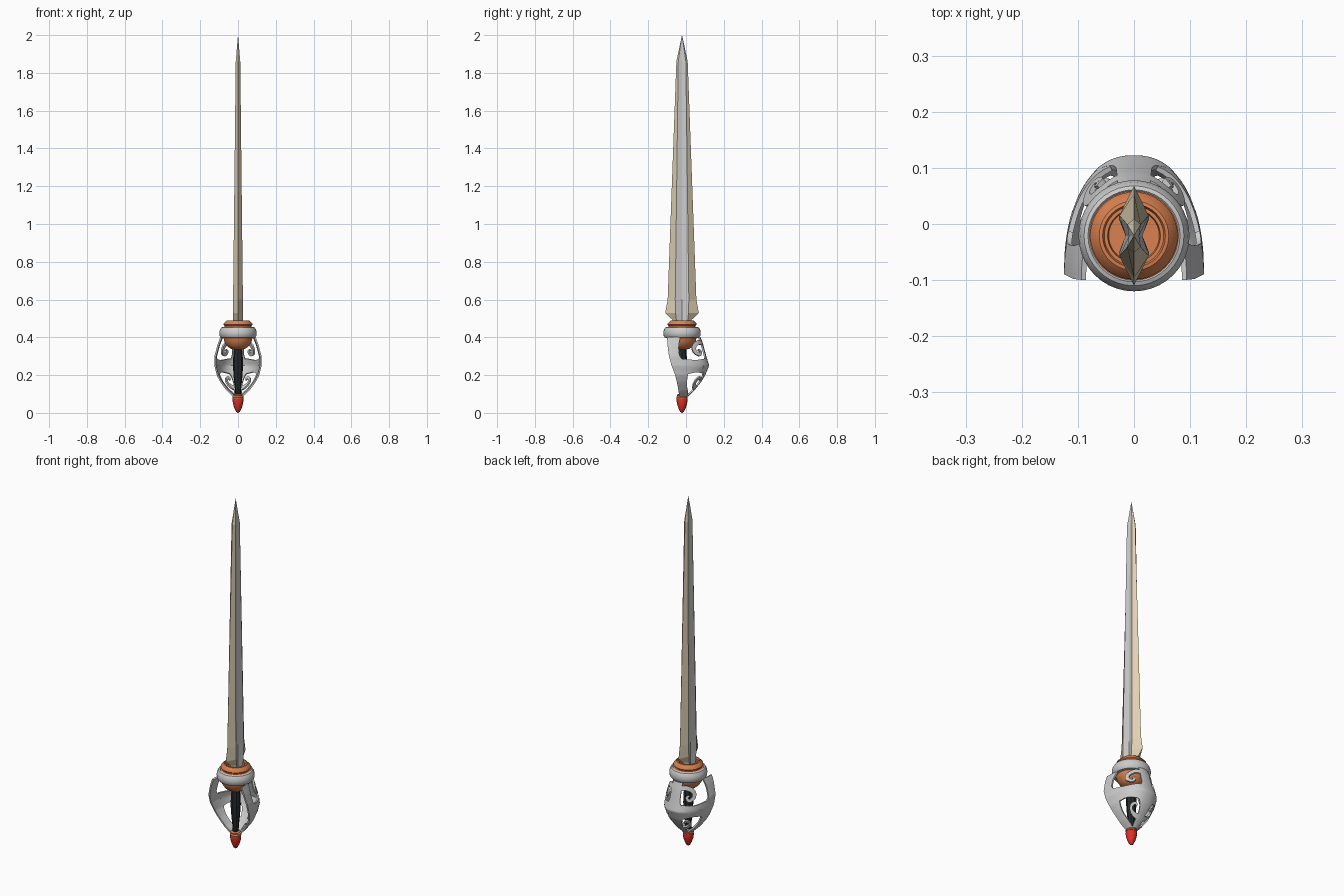
import bpy, bmesh, math
from mathutils import Vector

if "Cube" in bpy.data.objects:
    bpy.data.objects.remove(bpy.data.objects["Cube"])

CY = -0.021  # y of the sword's axis


def material(name, rgb):
    m = bpy.data.materials.new(name)
    m.diffuse_color = (*rgb, 1)
    m.use_nodes = True
    m.node_tree.nodes["Principled BSDF"].inputs["Base Color"].default_value = m.diffuse_color
    return m


COPPER = material("copper", (0.70, 0.22, 0.08))
BEIGE = material("beige", (0.74, 0.64, 0.45))
RED = material("red", (0.75, 0.03, 0.02))
BLACK = material("black", (0.02, 0.022, 0.025))


def finish(name, bm, mat=None, smooth=35):
    me = bpy.data.meshes.new(name)
    bm.to_mesh(me)
    bm.free()
    ob = bpy.data.objects.new(name, me)
    bpy.context.collection.objects.link(ob)
    if mat:
        me.materials.append(mat)
    bpy.context.view_layer.objects.active = ob
    for o in bpy.context.selected_objects:
        o.select_set(False)
    ob.select_set(True)
    if smooth:
        bpy.ops.object.shade_smooth_by_angle(angle=math.radians(smooth))
    return ob


def lathe(name, profile, mat=None, n=40, closed=False, smooth=35):
    """Spin (radius, z) points about the sword's axis."""
    bm = bmesh.new()
    rings = [[bm.verts.new((r * math.cos(2 * math.pi * i / n),
                            CY + r * math.sin(2 * math.pi * i / n), z))
              for i in range(n)] for r, z in profile]
    pairs = list(zip(rings, rings[1:]))
    if closed:
        pairs.append((rings[-1], rings[0]))
    for a, b in pairs:
        for i in range(n):
            bm.faces.new((a[i], a[(i + 1) % n], b[(i + 1) % n], b[i]))
    if not closed:
        bm.faces.new(rings[0])
        bm.faces.new(rings[-1])
    bmesh.ops.remove_doubles(bm, verts=bm.verts, dist=1e-5)
    bmesh.ops.recalc_face_normals(bm, faces=bm.faces)
    return finish(name, bm, mat, smooth)


# Pommel, collar and grip
lathe("pommel", [(0.0005, 0.0), (0.010, 0.006), (0.019, 0.024), (0.026, 0.046),
                 (0.029, 0.064), (0.028, 0.076), (0.020, 0.082)], RED, 24)
lathe("pommel_collar", [(0.018, 0.074), (0.029, 0.077), (0.030, 0.082), (0.026, 0.090),
                        (0.027, 0.096), (0.018, 0.100)], COPPER, 24)
lathe("grip", [(0.015, 0.09), (0.017, 0.13), (0.023, 0.19), (0.027, 0.25),
               (0.025, 0.30), (0.020, 0.36)], BLACK, 8, smooth=None)

# Copper guard: dome below, stepped and recessed top
lathe("guard_core", [(0.020, 0.335), (0.040, 0.340), (0.058, 0.354), (0.071, 0.375),
                     (0.078, 0.400), (0.080, 0.452), (0.072, 0.456), (0.072, 0.462),
                     (0.078, 0.467), (0.076, 0.474), (0.062, 0.488), (0.056, 0.489),
                     (0.053, 0.480), (0.047, 0.480), (0.045, 0.468), (0.001, 0.468)], COPPER)
lathe("guard_ring", [(0.077, 0.396), (0.090, 0.398), (0.097, 0.408), (0.099, 0.424),
                     (0.096, 0.440), (0.089, 0.452), (0.082, 0.455), (0.077, 0.450)],
      closed=True)

# Blade: eight-sided section (z, edge, flat, thickness, groove) with hollow flats
bm = bmesh.new()
sections = [(0.465, 0.040, 0.028, 0.026, 0.015), (0.492, 0.050, 0.030, 0.027, 0.015),
            (0.528, 0.089, 0.034, 0.027, 0.015), (0.600, 0.076, 0.036, 0.026, 0.015),
            (1.860, 0.030, 0.020, 0.012, 0.009), (2.000, 0.0004, 0.0002, 0.0003, 0.0002)]
rings = []
for z, e, f, t, g in sections:
    pts = [(0, e), (t, f), (g, 0), (t, -f), (0, -e), (-t, -f), (-g, 0), (-t, f)]
    rings.append([bm.verts.new((x, CY + y, z)) for x, y in pts])
for a, b in zip(rings, rings[1:]):
    for i in range(8):
        face = bm.faces.new((a[i], a[(i + 1) % 8], b[(i + 1) % 8], b[i]))
        face.material_index = 1 if i in (0, 3, 4, 7) else 0
bm.faces.new(rings[0])
bm.faces.new(rings[-1])
bmesh.ops.recalc_face_normals(bm, faces=bm.faces)
blade = finish("blade", bm, material("steel", (0.8, 0.8, 0.8)), None)
blade.data.materials.append(BEIGE)

# Basket surface: half width, front y and back y at each height
SHAPE = [(0.09, 0.024, -0.035, 0.008), (0.12, 0.056, -0.040, 0.040),
         (0.165, 0.090, -0.048, 0.076), (0.20, 0.108, -0.057, 0.097),
         (0.25, 0.120, -0.076, 0.118), (0.30, 0.120, -0.090, 0.103),
         (0.36, 0.104, -0.098, 0.087), (0.41, 0.086, -0.100, 0.070)]


def basket_point(u, z):
    """u = 0 at the front edge, 1 at the back spine."""
    z = min(max(z, 0.09), 0.41)
    for lo, hi in zip(SHAPE, SHAPE[1:]):
        if z <= hi[0] + 1e-9:
            k = (z - lo[0]) / (hi[0] - lo[0])
            w, yf, yb = (p + (q - p) * k for p, q in zip(lo[1:], hi[1:]))
            break
    a = min(max(u, 0), 1) * math.pi / 2
    return Vector((w * max(math.cos(a), 0) ** 0.85, yf + (yb - yf) * math.sin(a), z))


def spline(pts, steps=5):
    """Catmull-Rom samples through 2D points."""
    p = [Vector(q) for q in pts]
    p = [2 * p[0] - p[1]] + p + [2 * p[-1] - p[-2]]
    out = []
    for a, b, c, d in zip(p, p[1:], p[2:], p[3:]):
        for i in range(steps):
            t = i / steps
            out.append(0.5 * (2 * b + (c - a) * t + (2 * a - 5 * b + 4 * c - d) * t * t
                              + (3 * b - a - 3 * c + d) * t ** 3))
    return out + [p[-2]]


def patch(bm, left, right, n=6):
    """Surface strip between two (u, z) edge lines."""
    rows = [[bm.verts.new(basket_point(*l.lerp(r, j / n))) for j in range(n + 1)]
            for l, r in zip(left, right)]
    for a, b in zip(rows, rows[1:]):
        for j in range(n):
            bm.faces.new((a[j], a[j + 1], b[j + 1], b[j]))


def ribbon(bm, pts, w0, w1):
    """Tapering scroll along (u, z) points."""
    mid = [Vector((p.x * 0.2, p.y)) for p in spline(pts, 7)]
    left, right = [], []
    for i, p in enumerate(mid):
        d = (mid[min(i + 1, len(mid) - 1)] - mid[max(i - 1, 0)]).normalized()
        off = Vector((-d.y, d.x)) * (w0 + (w1 - w0) * i / (len(mid) - 1)) / 2
        left.append(Vector(((p + off).x / 0.2, (p + off).y)))
        right.append(Vector(((p - off).x / 0.2, (p - off).y)))
    patch(bm, left, right, 3)


bm = bmesh.new()
heights = [0.40, 0.35, 0.30, 0.275, 0.25, 0.225, 0.20, 0.15, 0.115, 0.09]
front_in = [0.26, 0.20, 0.19, 0.26, 0.34, 0.34, 0.28, 0.30, 0.45, 0.70]
spine_in = [0.84, 0.86, 0.86, 0.78, 0.66, 0.66, 0.80, 0.86, 0.78, 0.68]
# front upright, back spine and cross band of one side
patch(bm, spline([(0, z) for z in heights]), spline(list(zip(front_in, heights))))
patch(bm, spline(list(zip(spine_in, heights))), spline([(1, z) for z in heights]))
patch(bm, spline([(0.24, 0.285), (0.5, 0.280), (0.82, 0.288)]),
      spline([(0.26, 0.205), (0.5, 0.215), (0.82, 0.205)]))
# scrolls in the upper and lower openings
ribbon(bm, [(0.90, 0.372), (0.70, 0.372), (0.54, 0.352), (0.53, 0.322),
            (0.64, 0.308), (0.70, 0.325), (0.64, 0.334)], 0.026, 0.010)
ribbon(bm, [(0.90, 0.130), (0.70, 0.138), (0.58, 0.156), (0.60, 0.178),
            (0.70, 0.186), (0.76, 0.174)], 0.024, 0.010)
basket = finish("basket_guard", bm, None, None)
mirror = basket.modifiers.new("mirror", 'MIRROR')
mirror.merge_threshold = 0.0005
solid = basket.modifiers.new("solid", 'SOLIDIFY')
solid.thickness = 0.009
solid.offset = 0
for mod in ("mirror", "solid"):
    bpy.ops.object.modifier_apply(modifier=mod)
bpy.ops.object.shade_smooth_by_angle(angle=math.radians(35))
